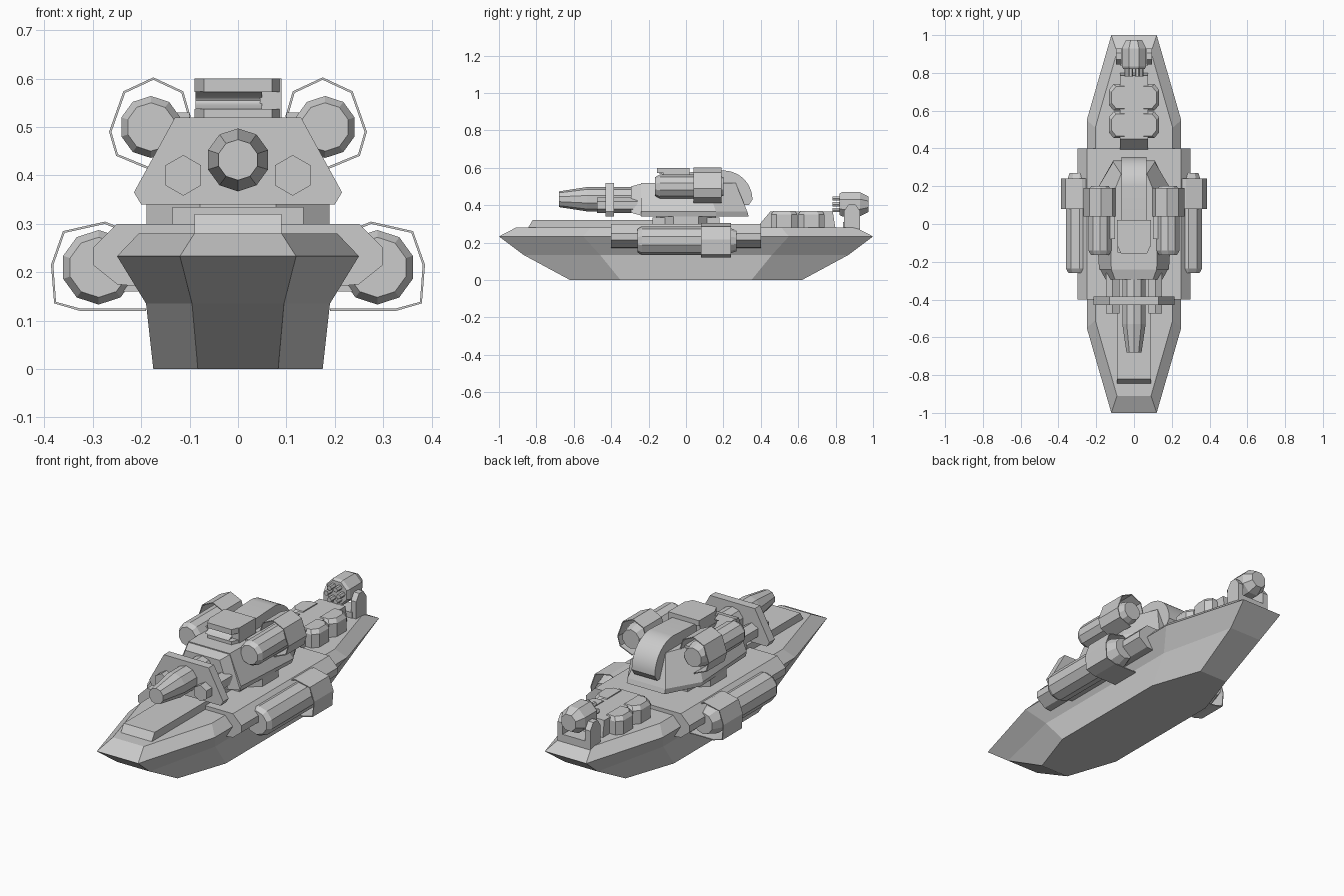
import bpy, bmesh, math

if "Cube" in bpy.data.objects:
    bpy.data.objects.remove(bpy.data.objects["Cube"])


def loft(name, rings, caps=True, mirror=False, smooth=False, wall=0):
    """Skin equal-length rings; optional end caps, x mirror and wall thickness."""
    bm = bmesh.new()
    vs = [[bm.verts.new(p) for p in r] for r in rings]
    n = len(rings[0])
    for a, b in zip(vs, vs[1:]):
        for i in range(n if caps else n - 1):
            j = (i + 1) % n
            bm.faces.new((a[i], a[j], b[j], b[i]))
    if caps:
        bm.faces.new(vs[0])
        bm.faces.new(vs[-1])
    bmesh.ops.recalc_face_normals(bm, faces=bm.faces)
    me = bpy.data.meshes.new(name)
    bm.to_mesh(me)
    bm.free()
    ob = bpy.data.objects.new(name, me)
    bpy.context.collection.objects.link(ob)
    if wall:
        m = ob.modifiers.new("wall", 'SOLIDIFY')
        m.thickness = wall
        m.offset = 0
    if mirror:
        m = ob.modifiers.new("mirror", 'MIRROR')
        m.use_mirror_merge = False
    if smooth:
        bpy.context.view_layer.objects.active = ob
        ob.select_set(True)
        bpy.ops.object.shade_smooth_by_angle(angle=math.radians(35))
        ob.select_set(False)
    return ob


def along_y(name, pts, y0, y1, **k):
    """Extrude an (x, z) profile."""
    return loft(name, [[(x, y, z) for x, z in pts] for y in (y0, y1)], **k)


def along_x(name, pts, x0, x1, **k):
    """Extrude a (y, z) profile."""
    return loft(name, [[(x, y, z) for y, z in pts] for x in (x0, x1)], **k)


def box(name, x0, x1, y0, y1, z0, z1, **k):
    return along_y(name, [(x0, z0), (x1, z0), (x1, z1), (x0, z1)], y0, y1, **k)


def tube(name, cx, cz, n, prof, turn=0.0, **k):
    """Faceted solid along y from (y, radius) pairs."""
    ang = [2 * math.pi * (i + turn) / n for i in range(n)]
    return loft(name, [[(cx + r * math.cos(a), y, cz + r * math.sin(a)) for a in ang]
                       for y, r in prof], **k)


def sym(half):
    """Mirror an x-positive half profile into a closed one."""
    return half + [(-p[0],) + tuple(p[1:]) for p in reversed(half)]


# Hull: stacked eight-sided outlines
def outline(xe, ye, xm, ym, z):
    return [(x, y, z) for x, y in sym([(xe, -ye), (xm, -ym), (xm, ym), (xe, ye)])]


loft("hull", [outline(.083, .62, .175, .35, 0), outline(.095, .87, .19, .46, .135),
              outline(.12, 1, .25, .55, .233), outline(.09, .91, .205, .51, .28)])
along_x("fore_deck_plate", [(-.85, .27), (-.82, .32), (-.16, .32), (-.16, .27)], -.09, .09)

# Sponson block across the hull
along_y("sponson", sym([(.2, .17), (.25, .175), (.3, .215), (.3, .25), (.25, .3)]), -.4, .4)

# Side engines and their open sleeves
tube("lower_pod", .288, .21, 10, [(-.26, .062), (-.235, .077), (.21, .077), (.27, .056)],
     .5, mirror=True)
along_y("lower_sleeve", [(.19, .122), (.325, .122), (.378, .137), (.384, .215),
                         (.36, .283), (.275, .302), (.22, .28)], .08, .24, caps=False,
        wall=.005, mirror=True)
box("lower_pod_bracket", .2, .25, -.24, .16, .16, .3, mirror=True)

# Turret ring and body
r = .205
loft("turret_ring", [[(r * math.cos(a), r * math.sin(a) * .85, z) for a in
                      [math.pi * (i + .5) / 4 for i in range(8)]] for z in (.28, .345)])
box("turret_foot", -.135, .135, -.18, .18, .29, .335)


def plan(f, s, yb, xb, ye, z, yf=-.24):
    return [(x, y, z) for x, y in sym([(f, yf), (s, yb), (xb, ye)])]


loft("turret", [plan(.18, .2, .16, .11, .335, .34), plan(.185, .21, .16, .11, .328, .365),
                plan(.12, .13, .11, .068, .265, .52)])

# Gun mantlet, shield and barrels
loft("mantlet", [[(x, y, z) for x, z in sym([(a, b), (c, d)])] for y, a, b, c, d in
                 [(-.295, .15, .36, .1, .5), (-.24, .18, .345, .12, .515)]])
along_y("gun_shield", sym([(.2, .34), (.215, .365), (.13, .52)]), -.43, -.385)
tube("main_barrel", 0, .432, 10, [(-.68, .042), (-.53, .065), (-.26, .065)], .5)
tube("side_barrel", .113, .4, 6, [(-.475, .042), (-.26, .042)], .5, mirror=True)

# Upper launch pods with sleeves
tube("upper_pod", .18, .5, 10, [(-.165, .05), (-.14, .064), (.15, .064), (.2, .05)],
     .5, mirror=True)
along_y("upper_sleeve", [(.1, .52), (.115, .572), (.175, .6), (.235, .572), (.264, .49),
                         (.25, .442), (.18, .413)], .04, .19, caps=False,
        wall=.005, mirror=True)
box("upper_pod_mount", .1, .15, -.08, .16, .44, .53, mirror=True)

# Curved rear cowl on turret roof
arc = [(.2 + .155 * math.sin(t), .43 + .155 * math.cos(t))
       for t in [math.pi / 2 * i / 14 for i in range(15)]]
along_x("rear_cowl", [(.0, .5), (.0, .575)] + arc + [(.335, .4), (.2, .4)],
        -.067, .067, smooth=True)

# Sensor visor: brow, sill, concave lens, side block
front = [(.09, -.11), (.07, -.155)]
for nm, z0, z1 in (("visor_brow", .572, .6), ("visor_sill", .51, .537)):
    loft(nm, [[(x, y, z) for x, y in sym([(.09, .02)] + front)] for z in (z0, z1)])
lens = [(-.15 + .035 * math.sin(math.pi * i / 10), .537 + .0036 * i) for i in range(11)]
along_x("visor_lens", lens + [(.01, .573), (.01, .537)], -.088, .05, smooth=True)
box("visor_block", .045, .09, -.12, .02, .52, .6)

# Aft deck spine with hatch boxes
along_x("aft_spine", [(.38, .27), (.395, .3), (.45, .365), (.785, .365), (.8, .27)], -.075, .075)
for i, y in enumerate((.525, .67)):
    loft(f"aft_hatch_{i}", [[(x, y + d, z) for x, d in
                            [(.05, -h), (o - .025, -h), (o, -h + .03), (o, h - .03),
                             (o - .025, h), (.05, h)]]
                            for z, h, o in [(.27, .07, .133), (.35, .07, .133), (.37, .058, .12)]],
         mirror=True)

# Stern rotary gun on a cradle
box("stern_gun_base", -.075, .075, .84, .93, .27, .31)
along_x("stern_gun_cradle", [(.845, .27), (.93, .27), (.93, .37), (.905, .405),
                             (.87, .405), (.845, .37)], .065, .095, mirror=True)
tube("stern_gun_drum", 0, .405, 8, [(.82, .062), (.835, .07), (.93, .07), (.975, .045)], .5,)
for i in range(6):
    a = math.pi * i / 3
    tube(f"stern_barrel_{i}", .036 * math.cos(a), .405 + .036 * math.sin(a), 6,
         [(.782, .013), (.83, .013)])
